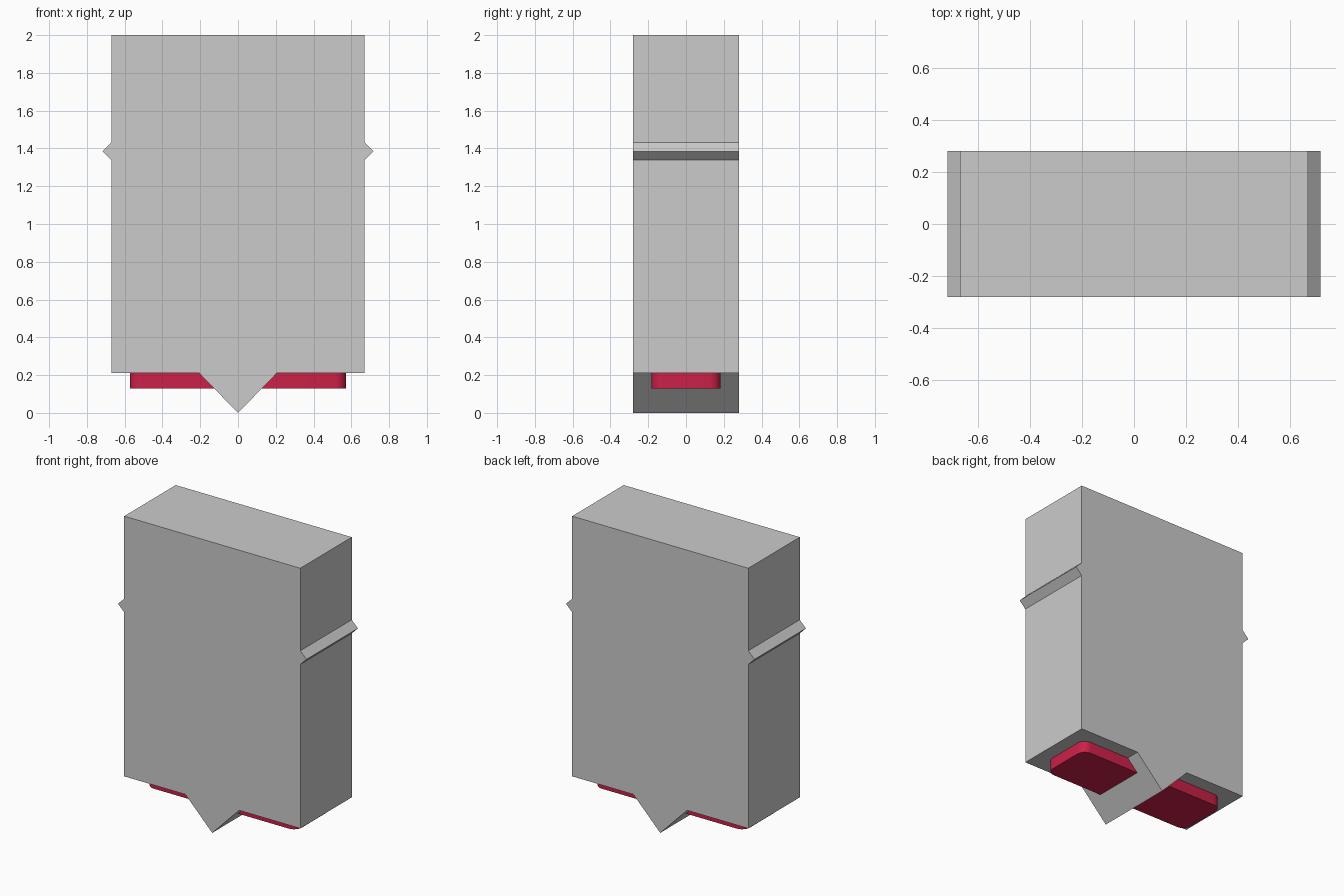
import bpy, bmesh, math

if "Cube" in bpy.data.objects:
    bpy.data.objects.remove(bpy.data.objects["Cube"])


def prism(name, profile, to_3d, direction):
    """Extrude a closed 2D profile along a direction."""
    bm = bmesh.new()
    face = bm.faces.new([bm.verts.new(to_3d(a, b)) for a, b in profile])
    ext = bmesh.ops.extrude_face_region(bm, geom=[face], use_keep_orig=True)
    moved = [g for g in ext["geom"] if isinstance(g, bmesh.types.BMVert)]
    bmesh.ops.translate(bm, verts=moved, vec=direction)
    bmesh.ops.recalc_face_normals(bm, faces=bm.faces)
    mesh = bpy.data.meshes.new(name)
    bm.to_mesh(mesh)
    bm.free()
    obj = bpy.data.objects.new(name, mesh)
    bpy.context.collection.objects.link(obj)
    return obj


def rounded_rect(hx, hy, r, steps=8):
    pts = []
    for i, (sx, sy) in enumerate([(1, 1), (-1, 1), (-1, -1), (1, -1)]):
        for k in range(steps + 1):
            a = math.pi / 2 * (i + k / steps)
            pts.append((sx * (hx - r) + r * math.cos(a),
                        sy * (hy - r) + r * math.sin(a)))
    return pts


# Body: half outline with side ridge and bottom wedge, mirrored
half = [(0.205, 0.21), (0.67, 0.21), (0.67, 1.338), (0.717, 1.385),
        (0.67, 1.432), (0.67, 2.0)]
outline = [(0, 0)] + half + [(-x, z) for x, z in reversed(half)]
prism("body", outline, lambda x, z: (x, -0.28, z), (0, 0.56, 0))

# Red contact plate under the body, split visually by the wedge
plate = prism("contact_plate", rounded_rect(0.573, 0.183, 0.06),
              lambda x, y: (x, y, 0.13), (0, 0, 0.09))
red = bpy.data.materials.new("dark_red")
red.diffuse_color = (0.6, 0.015, 0.065, 1)
red.use_nodes = True
red.node_tree.nodes["Principled BSDF"].inputs["Base Color"].default_value = red.diffuse_color
plate.data.materials.append(red)
bpy.context.view_layer.objects.active = plate
plate.select_set(True)
bpy.ops.object.shade_smooth_by_angle(angle=math.radians(30))
